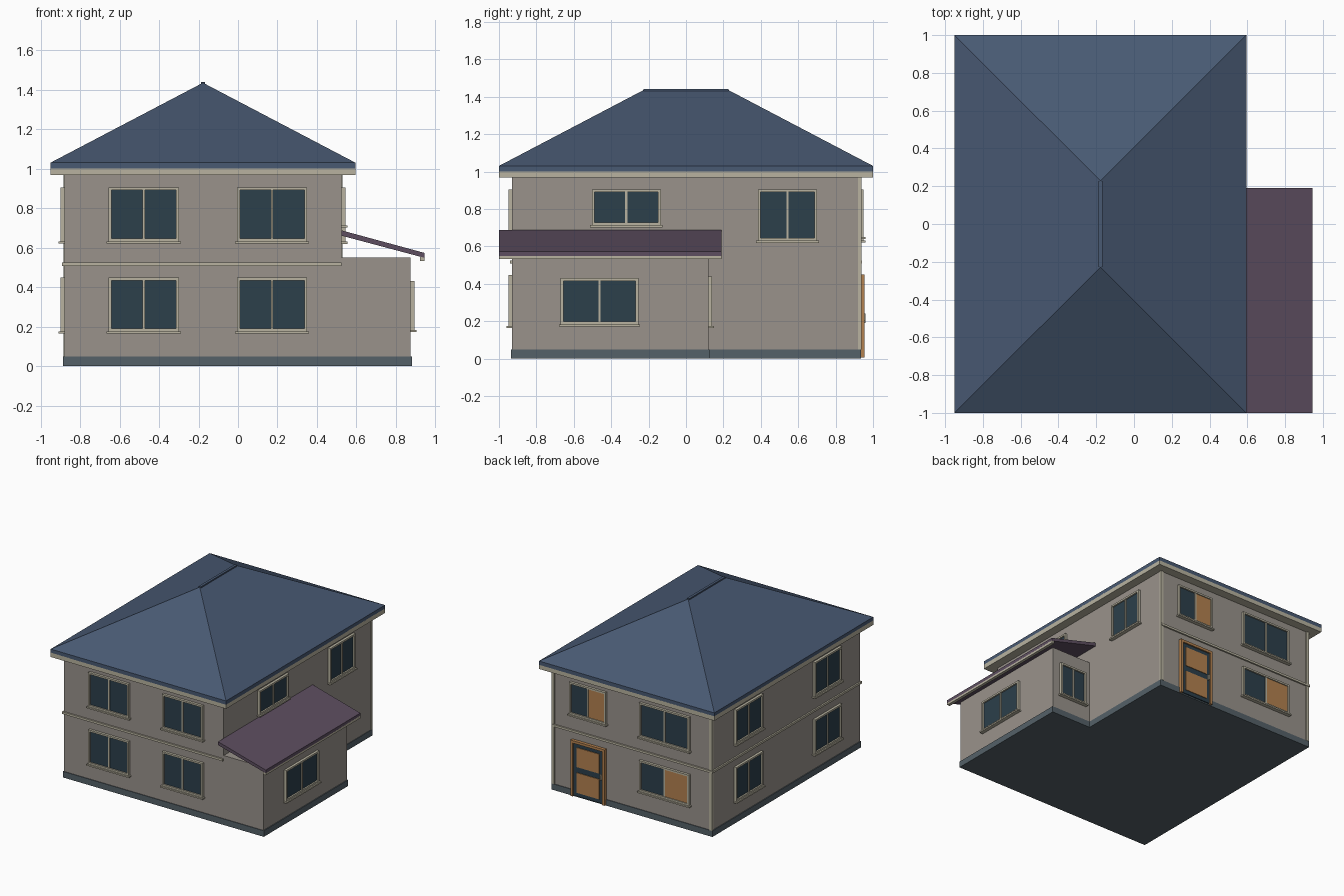
import bpy, bmesh
from mathutils import Vector

if "Cube" in bpy.data.objects:
    bpy.data.objects.remove(bpy.data.objects["Cube"])


def mat(name, rgb):
    m = bpy.data.materials.new(name)
    m.diffuse_color = (*rgb, 1)
    m.use_nodes = True
    m.node_tree.nodes["Principled BSDF"].inputs["Base Color"].default_value = m.diffuse_color
    return m


WALL = mat("wall", (.32, .29, .26))
TRIM = mat("trim", (.48, .45, .35))
ROOF = mat("roof_blue", (.065, .10, .17))
GLASS = mat("glass", (.025, .05, .07))
PORCH = mat("roof_plum", (.11, .076, .117))
WOOD = mat("wood", (.45, .22, .08))
BASE = mat("plinth", (.09, .12, .14))


def finish(name, bm, mats):
    bmesh.ops.recalc_face_normals(bm, faces=bm.faces)
    me = bpy.data.meshes.new(name)
    bm.to_mesh(me)
    bm.free()
    for m in mats:
        me.materials.append(m)
    ob = bpy.data.objects.new(name, me)
    bpy.context.collection.objects.link(ob)
    return ob


def boxes(name, items):
    """One object from several boxes: (x0, x1, y0, y1, z0, z1, material)."""
    bm, mats = bmesh.new(), []
    for *b, m in items:
        if m not in mats:
            mats.append(m)
        lo, hi = Vector(b[0::2]), Vector(b[1::2])
        old = set(bm.faces)
        for v in bmesh.ops.create_cube(bm, size=1)["verts"]:
            v.co = [(l + h) / 2 + c * (h - l) for l, h, c in zip(lo, hi, v.co)]
        for f in set(bm.faces) - old:
            f.material_index = mats.index(m)
    return finish(name, bm, mats)


# wall planes: (axis the wall faces, outward sign, position)
FRONT, BACK = ("y", -1, -.93), ("y", 1, .93)
LEFT, RIGHT = ("x", -1, -.88), ("x", 1, .525)
EXT_RIGHT, EXT_BACK = ("x", 1, .875), ("y", 1, .12)


def on_wall(wall, u0, u1, d0, d1, z0, z1, m):
    axis, s, p = wall
    a, b = sorted((p + s * d0, p + s * d1))
    u0, u1 = sorted((u0, u1))
    return (a, b, u0, u1, z0, z1, m) if axis == "x" else (u0, u1, a, b, z0, z1, m)


def window(name, wall, u0, u1, z0, z1, shutter=False):
    t, c = .014, (u0 + u1) / 2
    parts = [(u0 + t, u1 - t, -.005, .008, z0 + t, z1 - t, GLASS),
             (u0, u0 + t, 0, .02, z0, z1, TRIM),
             (u1 - t, u1, 0, .02, z0, z1, TRIM),
             (u0 + t, u1 - t, 0, .02, z0, z0 + t, TRIM),
             (u0 + t, u1 - t, 0, .02, z1 - t, z1, TRIM),
             (c - .006, c + .006, 0, .016, z0 + t, z1 - t, TRIM),
             (u0 - .01, u1 + .01, 0, .03, z0 - .011, z0, TRIM)]
    if shutter:
        parts.append((u0 + t, c - .006, 0, .012, z0 + t, z1 - t, WOOD))
    boxes(name, [on_wall(wall, *p) for p in parts])


# walls and plinths
boxes("main_walls", [(-.88, .525, -.93, .93, .03, .975, WALL)])
boxes("extension_walls", [(.525, .875, -.93, .12, .03, .55, WALL)])
boxes("main_plinth", [(-.887, .53, -.935, .935, 0, .048, BASE)])
boxes("extension_plinth", [(.53, .882, -.935, .126, 0, .048, BASE)])

# storey band on front, left and back, and back corner boards
boxes("storey_band", [(-.892, .525, -.942, -.93, .508, .525, TRIM),
                      (-.892, -.88, -.93, .93, .508, .525, TRIM),
                      (-.892, .525, .93, .942, .508, .525, TRIM)])
boxes("corner_boards", [(-.885, -.86, .92, .937, .048, .968, TRIM),
                        (.505, .529, .92, .937, .048, .968, TRIM)])

# windows
for i, u in enumerate((-.655, -.005)):
    for level, z in (("lower", .175), ("upper", .632)):
        window(f"front_window_{level}_{i}", FRONT, u, u + .355, z, z + .273)
for i, u in enumerate((-.68, .31)):
    for level, z in (("lower", .175), ("upper", .632)):
        window(f"left_window_{level}_{i}", LEFT, u, u + .34, z, z + .273)
window("right_window_small", RIGHT, -.503, -.135, .713, .905)
window("right_window_tall", RIGHT, .385, .70, .63, .905)
window("extension_side_window", EXT_RIGHT, -.67, -.255, .183, .43)
window("extension_back_window", EXT_BACK, .57, .81, .175, .44)
window("back_window_stair", BACK, .045, .365, .65, .905, True)
window("back_window_upper", BACK, -.69, -.25, .632, .905)
window("back_window_lower", BACK, -.69, -.25, .20, .445, True)

# back door: wooden frame, dark leaf, two wooden panels, handle
boxes("back_door", [on_wall(BACK, *p) for p in (
    (.05, .07, 0, .025, .005, .45, WOOD),
    (.33, .35, 0, .025, .005, .45, WOOD),
    (.07, .33, 0, .025, .43, .45, WOOD),
    (.07, .33, 0, .014, .01, .43, GLASS),
    (.10, .30, 0, .019, .04, .20, WOOD),
    (.10, .30, 0, .019, .245, .40, WOOD),
    (.08, .092, .014, .03, .20, .24, TRIM))])

# hipped roof: eave edge plus four slopes
X0, X1, RX, RY, RZ = -.95, .595, -.1775, .228, 1.435
bm = bmesh.new()
ring = [[bm.verts.new((x, y, z)) for x, y in ((X0, -1), (X1, -1), (X1, 1), (X0, 1))]
        for z in (1.0, 1.03)]
r0, r1 = (bm.verts.new((RX, y, RZ)) for y in (-RY, RY))
bm.faces.new(ring[0])
for i in range(4):
    j = (i + 1) % 4
    bm.faces.new((ring[0][i], ring[0][j], ring[1][j], ring[1][i]))
a, b, c, d = ring[1]
for f in ((a, b, r0), (b, c, r1, r0), (c, d, r1), (d, a, r0, r1)):
    bm.faces.new(f)
finish("main_roof", bm, [ROOF])
boxes("ridge_cap", [(RX - .01, RX + .01, -RY, RY, 1.425, 1.44, ROOF)])
boxes("eave_fascia", [(X0, X1, -1, 1, .967, 1.003, TRIM)])

# lean-to roof: sloping slab from a profile, with a fascia at its eave
bm = bmesh.new()
prof = [(.525, .660), (.945, .548), (.945, .573), (.525, .687)]
face = bm.faces.new([bm.verts.new((x, -1, z)) for x, z in prof])
out = bmesh.ops.extrude_face_region(bm, geom=[face])
for v in out["geom"]:
    if isinstance(v, bmesh.types.BMVert):
        v.co.y = .19
finish("lean_to_roof", bm, [PORCH])
boxes("lean_to_fascia", [(.922, .945, -1, .19, .532, .553, TRIM)])
